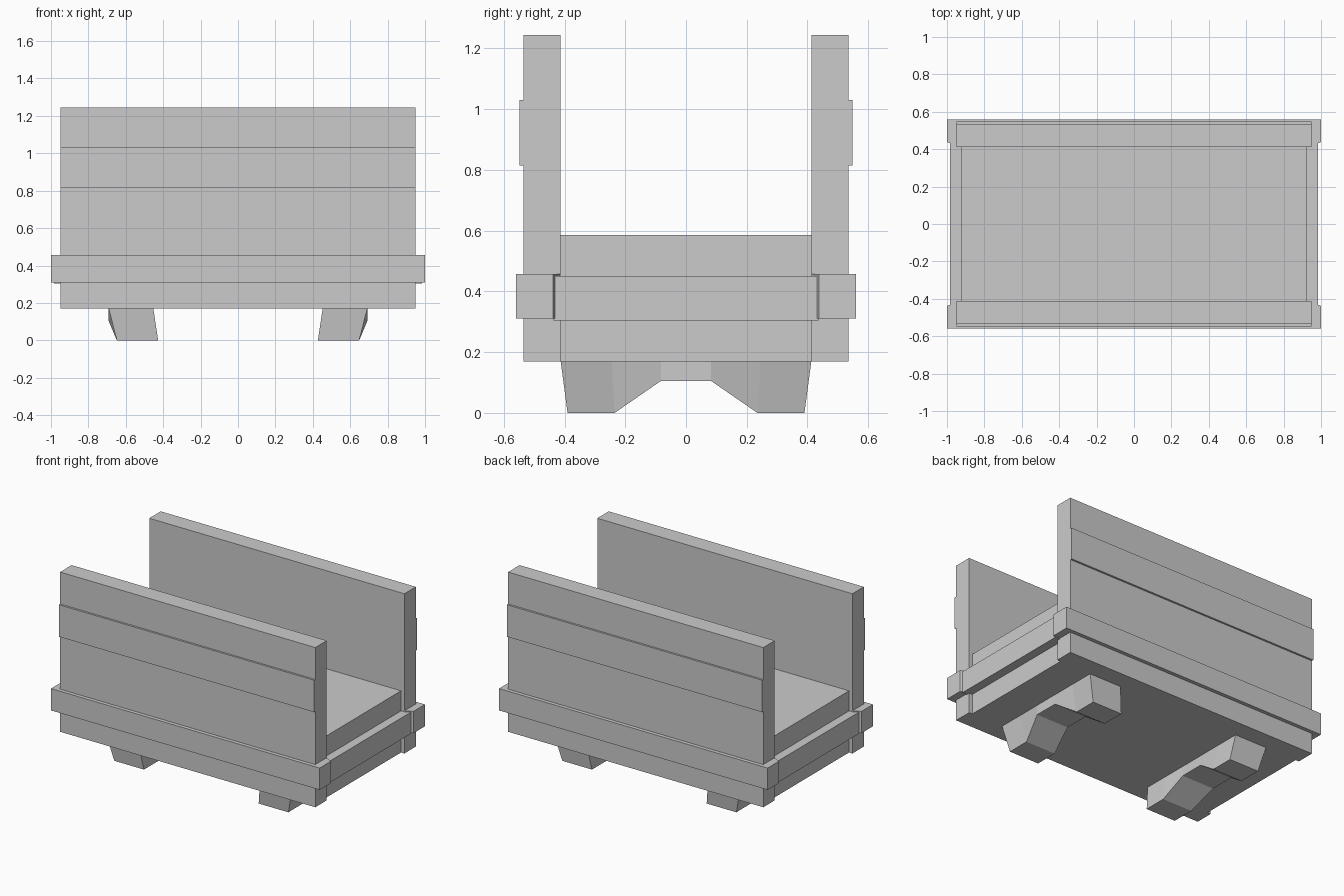
import bpy, bmesh

if "Cube" in bpy.data.objects:
    bpy.data.objects.remove(bpy.data.objects["Cube"])


def make(name, bm):
    bmesh.ops.remove_doubles(bm, verts=bm.verts, dist=1e-5)
    bmesh.ops.recalc_face_normals(bm, faces=bm.faces)
    me = bpy.data.meshes.new(name)
    bm.to_mesh(me)
    bm.free()
    ob = bpy.data.objects.new(name, me)
    bpy.context.collection.objects.link(ob)
    return ob


def loft(name, sections):
    """Skin equal-sized closed sections and cap both ends."""
    bm = bmesh.new()
    rings = [[bm.verts.new(p) for p in s] for s in sections]
    n = len(rings[0])
    for a, b in zip(rings, rings[1:]):
        for i in range(n):
            j = (i + 1) % n
            bm.faces.new((a[i], a[j], b[j], b[i]))
    bm.faces.new(rings[0])
    bm.faces.new(rings[-1])
    return make(name, bm)


def prism(name, outline, z0, z1):
    return loft(name, [[(x, y, z) for x, y in outline] for z in (z0, z1)])


def box(name, x0, x1, y0, y1, z0, z1):
    return prism(name, [(x0, y0), (x1, y0), (x1, y1), (x0, y1)], z0, z1)


# Bed block between the walls
box("bed", -0.925, 0.925, -0.413, 0.413, 0.17, 0.585)

for s, side in ((-1, "front"), (1, "back")):
    # Tall side wall and its raised upper plank
    box(side + "_wall", -0.95, 0.95, *sorted((s * 0.413, s * 0.535)), 0.17, 1.245)
    box(side + "_plank", -0.95, 0.95, *sorted((s * 0.53, s * 0.548)), 0.815, 1.03)
    # Lower rail, wrapping round the wall ends
    half = [(0.925, 0.415), (0.95, 0.415), (0.985, 0.432), (1.0, 0.438), (1.0, 0.56)]
    outline = half + [(-x, y) for x, y in reversed(half)]
    prism(side + "_rail", [(x, s * y) for x, y in outline], 0.31, 0.457)

for s, side in ((-1, "left"), (1, "right")):
    # End rail
    box(side + "_end_rail", *sorted((s * 0.92, s * 0.985)), -0.436, 0.436, 0.305, 0.45)
    # Arched foot: y at top, y at bottom, bottom z, bottom inner x, bottom outer x
    st = [(0.413, 0.39, 0, 0.427, 0.648), (0.245, 0.235, 0, 0.427, 0.648),
          (0.083, 0.083, 0.105, 0.453, 0.692)]
    st += [(-a, -b, z, i, o) for a, b, z, i, o in reversed(st)]
    loft(side + "_foot", [[(s * 0.453, yt, 0.172), (s * 0.692, yt, 0.172),
                           (s * o, yb, z), (s * i, yb, z)]
                          for yt, yb, z, i, o in st])
